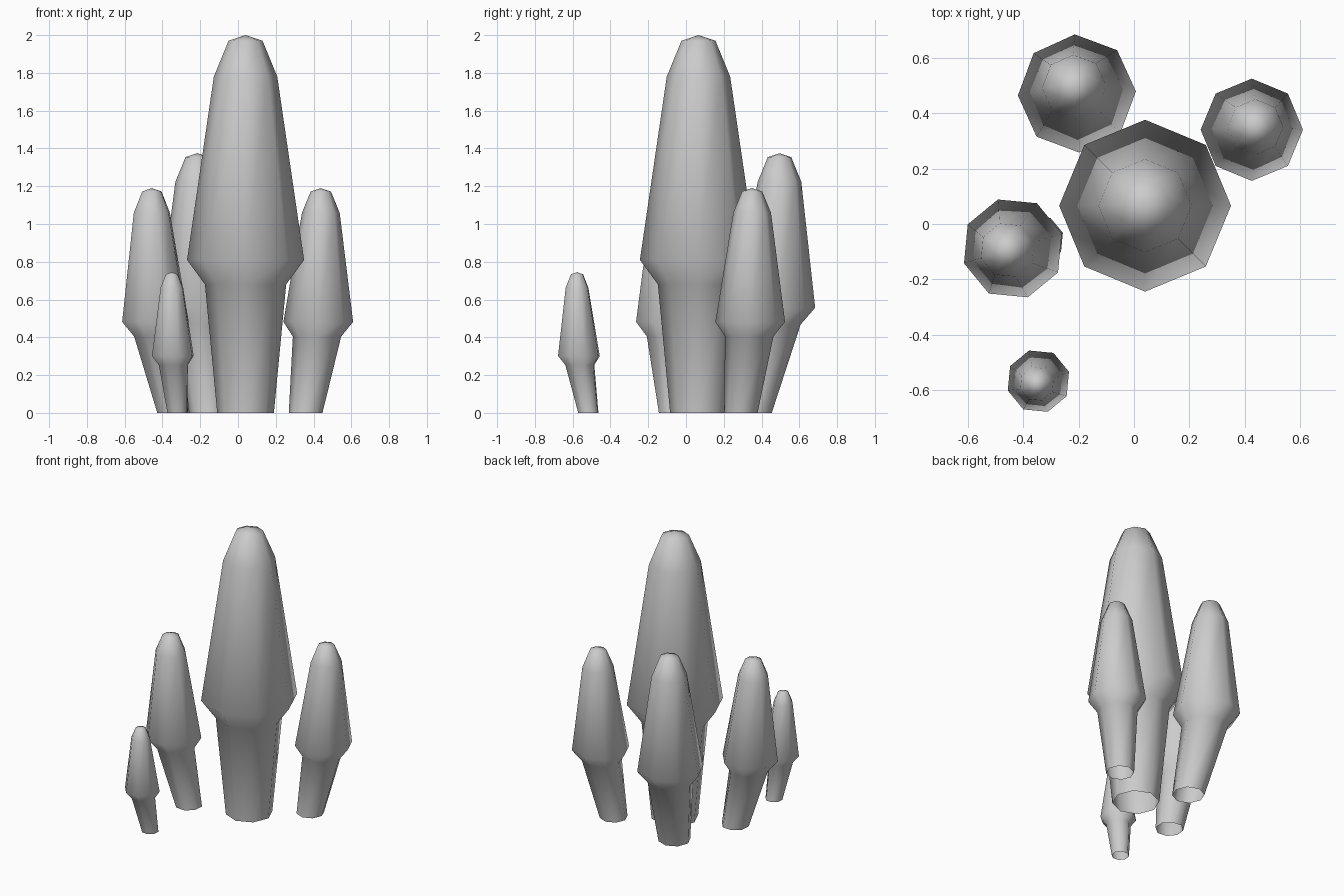
import bpy
from math import cos, sin, tau, radians

cube = bpy.data.objects.get("Cube")
if cube:
    bpy.data.objects.remove(cube, do_unlink=True)

grey = bpy.data.materials.new("plain_grey")
grey.use_nodes = True
colour = (0.6, 0.6, 0.6, 1)
grey.diffuse_color = colour
grey.node_tree.nodes["Principled BSDF"].inputs["Base Color"].default_value = colour

SIDES = 8
# Profile at full size: radius, height, share of the foot offset
PROFILE = [
    (0.15, 0.0, 1.0),     # open foot
    (0.215, 0.68, 0.1),   # neck under the cap
    (0.31, 0.81, 0.0),    # cap rim
    (0.168, 1.78, -0.2),  # shoulder
    (0.09, 1.97, -0.2),   # crown
]


def mushroom(name, rim, foot, size, turn):
    """Eight-sided stalk and cap; the foot is shifted so the stem leans."""
    verts, faces = [], []
    for radius, z, lean in PROFILE:
        cx, cy = (r + f * lean for r, f in zip(rim, foot))
        for i in range(SIDES):
            a = radians(turn) + tau * i / SIDES
            verts.append((cx + radius * size * cos(a), cy + radius * size * sin(a), z * size))
    for k in range(len(PROFILE) - 1):
        for i in range(SIDES):
            j = (i + 1) % SIDES
            a, b = k * SIDES, (k + 1) * SIDES
            faces.append((a + i, a + j, b + j, b + i))
    # Pointed crown
    verts.append((cx, cy, 2 * size))
    top = (len(PROFILE) - 1) * SIDES
    for i in range(SIDES):
        faces.append((top + i, top + (i + 1) % SIDES, len(verts) - 1))

    mesh = bpy.data.meshes.new(name)
    mesh.from_pydata(verts, [], faces)
    mesh.materials.append(grey)
    mesh.shade_smooth()
    obj = bpy.data.objects.new(name, mesh)
    bpy.context.collection.objects.link(obj)


mushroom("main_mushroom", (0.04, 0.066), (0, 0), 1.0, 0)
mushroom("back_mushroom", (-0.206, 0.471), (0.05, -0.12), 0.6875, 2)
mushroom("left_mushroom", (0.425, 0.34), (-0.067, -0.05), 0.595, 0)
mushroom("right_mushroom", (-0.437, -0.088), (0.095, 0.03), 0.595, 17)
mushroom("small_front_mushroom", (-0.345, -0.567), (0.025, 0.05), 0.3725, 17)
